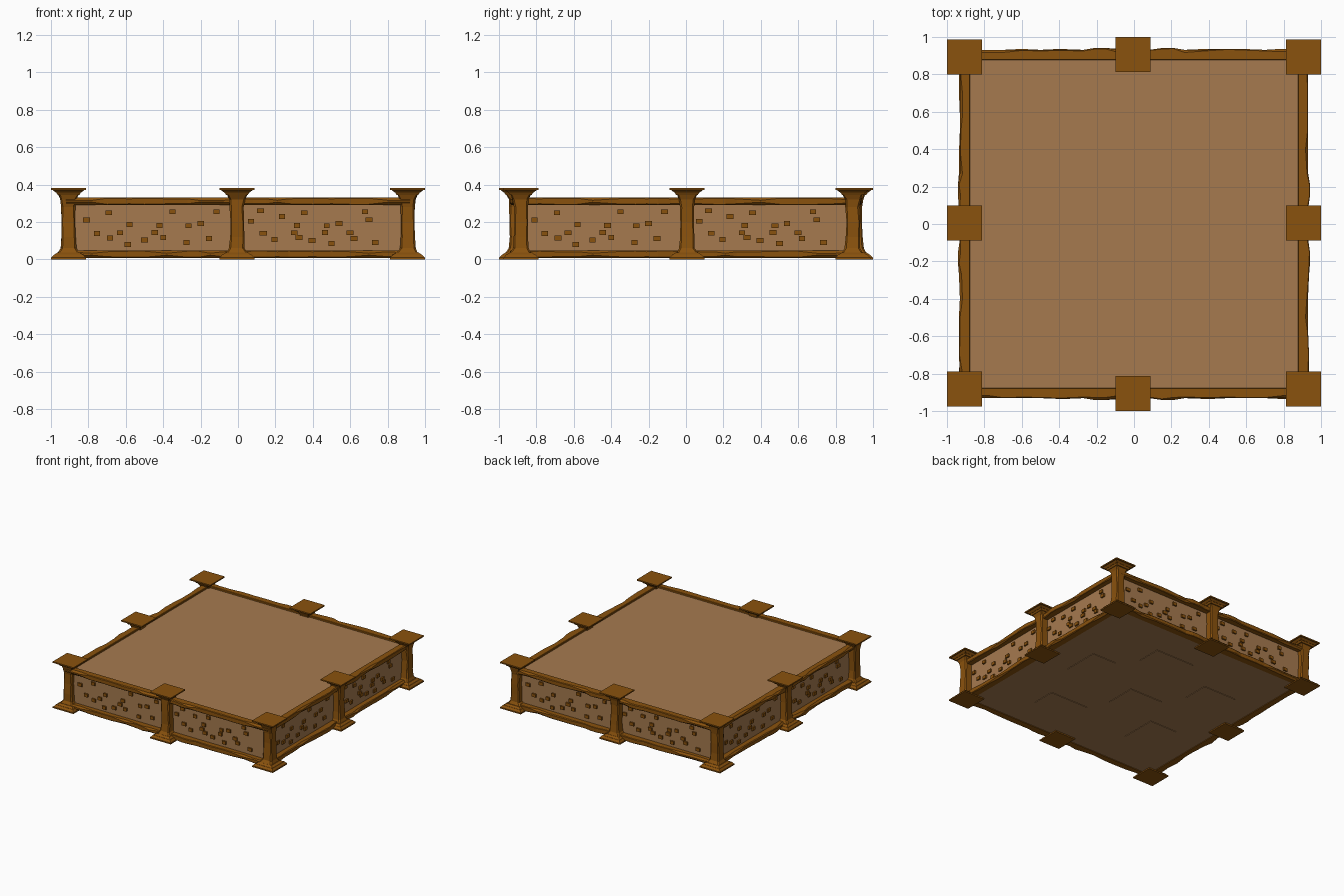
import bpy, bmesh, math, random
from mathutils import Matrix, Vector

if "Cube" in bpy.data.objects:
    bpy.data.objects.remove(bpy.data.objects["Cube"])

random.seed(4)


def material(name, rgb):
    m = bpy.data.materials.new(name)
    m.diffuse_color = (*rgb, 1)
    m.use_nodes = True
    m.node_tree.nodes["Principled BSDF"].inputs["Base Color"].default_value = m.diffuse_color
    return m


WOOD = material("dark wood", (0.254, 0.084, 0.004))
CLAY = material("tan plaster", (0.381, 0.195, 0.078))


def finish(bm, name, mat):
    bmesh.ops.recalc_face_normals(bm, faces=bm.faces)
    me = bpy.data.meshes.new(name)
    bm.to_mesh(me)
    bm.free()
    me.materials.append(mat)
    ob = bpy.data.objects.new(name, me)
    bpy.context.collection.objects.link(ob)
    return ob


def add_box(bm, lo, hi, rot=None):
    lo, hi = Vector(lo), Vector(hi)
    m = Matrix.Translation((lo + hi) / 2) @ Matrix.Diagonal((*(hi - lo), 1))
    bmesh.ops.create_cube(bm, size=1, matrix=(rot or Matrix()) @ m)


def skin(bm, rings):
    """Join equal-length rings of points into a closed solid."""
    vs = [[bm.verts.new(p) for p in r] for r in rings]
    n = len(vs[0])
    for a, b in zip(vs, vs[1:]):
        for i in range(n):
            bm.faces.new((a[i], a[(i + 1) % n], b[(i + 1) % n], b[i]))
    bm.faces.new(vs[0][::-1])
    bm.faces.new(vs[-1])


def octagon(h, c):
    return [(-h, -h + c), (-h + c, -h), (h - c, -h), (h, -h + c),
            (h, h - c), (h - c, h), (-h + c, h), (-h, h - c)]


# platform body
bm = bmesh.new()
add_box(bm, (-.888, -.888, .014), (.888, .888, .315))
finish(bm, "platform_body", CLAY)

# faint raised flagstones underneath
bm = bmesh.new()
for x, y, w, d in [(-.5, .3, .3, .22), (.1, .5, .35, .2), (-.1, -.1, .3, .25),
                   (.5, .1, .22, .3), (.3, -.5, .35, .2), (-.5, -.4, .25, .3)]:
    add_box(bm, (x - w / 2, y - d / 2, .010), (x + w / 2, y + d / 2, .02))
finish(bm, "underside_flagstones", CLAY)

# worn edge beams: top and bottom rail on every side
STATIONS = [-.92, -.78, -.7, -.58, -.5, -.38, -.27, -.21, -.15, -.08,
            .08, .15, .21, .27, .4, .5, .6, .7, .8, .92]
for side, label in enumerate(("front", "right", "back", "left")):
    turn = Matrix.Rotation(side * math.pi / 2, 4, 'Z')
    for part, z0, z1 in (("bottom", .009, .047), ("top", .292, .33)):
        bm = bmesh.new()
        rings = []
        for x in STATIONS:
            bulge = .01 if .12 < abs(x) < .24 else random.choice((0, 0, .005))
            c = random.choice((.003, .006, .014))
            out, inn = -.931 - bulge, -.876
            prof = [(inn, z0), (out + c, z0), (out, z0 + c), (out, z1 - c),
                    (out + c, z1), (inn - .003, z1), (inn, z1 - .003)]
            rings.append([turn @ Vector((x, y, z)) for y, z in prof])
        skin(bm, rings)
        finish(bm, f"{label}_{part}_beam", WOOD)

    # scattered studs on the two panels of this side
    studs = [(-.69, .25), (-.35, .255), (-.115, .255), (-.81, .21),
             (-.58, .187), (-.42, .182), (-.265, .18), (-.2, .192),
             (-.755, .138), (-.63, .143), (-.445, .145), (-.685, .115),
             (-.59, .08), (-.5, .103), (-.4, .117), (-.275, .09), (-.155, .112),
             (.12, .26), (.355, .25), (.68, .255), (.07, .204), (.235, .23),
             (.315, .182), (.475, .18), (.54, .192), (.7, .212), (.135, .14),
             (.3, .143), (.6, .143), (.465, .145), (.195, .107), (.325, .117),
             (.395, .102), (.5, .085), (.62, .112), (.735, .09)]
    bm = bmesh.new()
    for x, z in studs:
        w = random.uniform(.015, .019)
        add_box(bm, (x - w, -.9, z - .013), (x + w, -.88, z + .013), turn)
    finish(bm, f"{label}_panel_studs", WOOD)

# flared posts with square foot and cap: (height, half width, corner cut)
PROFILE = [(.037, .055, .008), (.06, .042, .01), (.12, .038, .008),
           (.2, .036, .006), (.28, .038, .01), (.32, .042, .008),
           (.345, .052, .006), (.36, .056, .004)]


def post(name, x, y):
    bm = bmesh.new()
    rings = []
    for z, h, c in PROFILE:
        jx, jy = random.uniform(-.003, .003), random.uniform(-.003, .003)
        rings.append([(x + jx + px, y + jy + py, z) for px, py in octagon(h, c)])
    skin(bm, rings)
    # stepped foot and cap, each a tapered square plate
    for z0, h0, z1, h1 in ((0, .094, .01, .094), (.01, .092, .026, .078),
                           (.026, .075, .038, .058), (.345, .058, .358, .066),
                           (.358, .068, .371, .085), (.371, .094, .381, .094)):
        skin(bm, [[(x + a * h, y + b * h, z) for a, b in
                   ((-1, -1), (1, -1), (1, 1), (-1, 1))]
                  for z, h in ((z0, h0), (z1, h1))])
    finish(bm, name, WOOD)


for sx, xl in ((-1, "left"), (1, "right")):
    for y, yl in ((-.883, "front"), (0.005, "middle"), (.892, "back")):
        post(f"{yl}_{xl}_post", sx * .906, y)
post("front_centre_post", -.006, -.906)
post("back_centre_post", -.006, .906)
